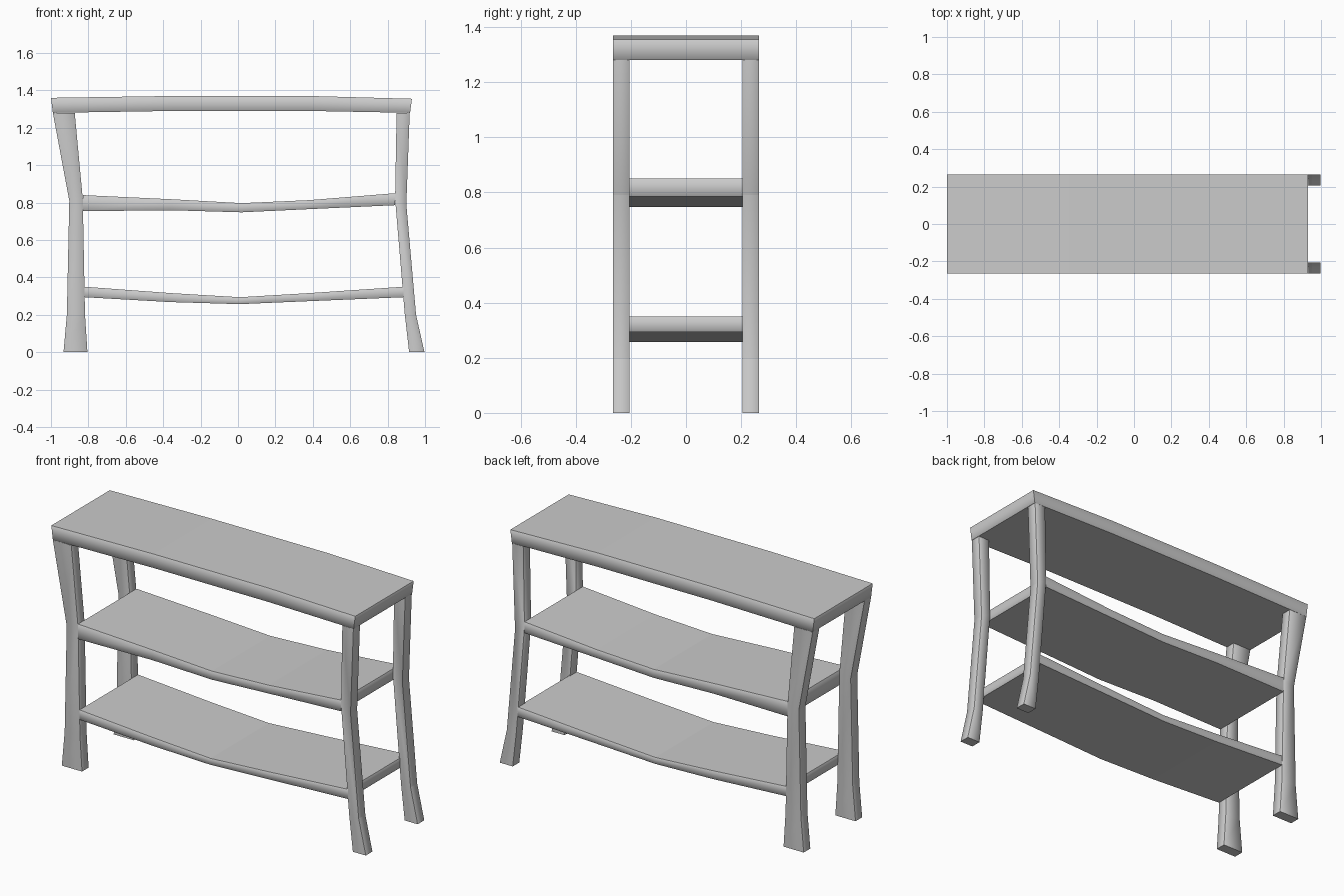
import bpy
import bmesh
from mathutils import Vector

cube = bpy.data.objects.get("Cube")
if cube:
    bpy.data.objects.remove(cube, do_unlink=True)

# Single grey finish
grey = bpy.data.materials.new("light grey")
grey.use_nodes = True
grey.diffuse_color = (0.6, 0.6, 0.6, 1)
grey.node_tree.nodes["Principled BSDF"].inputs["Base Color"].default_value = (0.6, 0.6, 0.6, 1)

HALF_DEPTH = 0.265
LEG_INNER = 0.205


def bar(name, stations, y0, y1, soft_axes):
    """Loft four-cornered sections along stations of two (x, z) points.
    Faces turned along soft_axes get softly rounded shading."""
    bm = bmesh.new()
    rings, centre = [], {}
    for a, b in stations:
        mid = Vector(((a[0] + b[0]) / 2, (y0 + y1) / 2, (a[1] + b[1]) / 2))
        ring = [bm.verts.new((p[0], y, p[1]))
                for p, y in ((a, y0), (b, y0), (b, y1), (a, y1))]
        rings.append(ring)
        for v in ring:
            centre[v] = mid
    for r, s in zip(rings, rings[1:]):
        for i in range(4):
            j = (i + 1) % 4
            bm.faces.new((r[i], r[j], s[j], s[i]))
    bm.faces.new(rings[0])
    bm.faces.new(rings[-1])
    bmesh.ops.recalc_face_normals(bm, faces=bm.faces)
    bm.verts.index_update()
    offsets = {v.index: v.co - c for v, c in centre.items()}
    mesh = bpy.data.meshes.new(name)
    bm.to_mesh(mesh)
    bm.free()
    mesh.materials.append(grey)

    # Lean the corner normals of the soft faces outward
    normals = [None] * len(mesh.loops)
    for face in mesh.polygons:
        face.use_smooth = True
        n = face.normal.copy()
        axis = max(range(3), key=lambda k: abs(n[k]))
        for li in face.loop_indices:
            lean = Vector()
            if axis in soft_axes:
                lean = offsets[mesh.loops[li].vertex_index].copy()
                lean[axis] = 0
                if 2 in soft_axes or 0 in soft_axes and name in SHELVES:
                    lean = Vector((0, 0, lean.z))
                if lean.length > 0:
                    lean.normalize()
            normals[li] = (n + lean * 0.5).normalized()
    mesh.normals_split_custom_set(normals)
    obj = bpy.data.objects.new(name, mesh)
    bpy.context.collection.objects.link(obj)


# Shelves: (x bottom, z bottom), (x top, z top) from right end to left end
SHELVES = {
    "top_board": [((-0.99, 1.28), (-1.0, 1.36)), ((-0.35, 1.29), (-0.35, 1.37)),
                  ((0.38, 1.29), (0.38, 1.37)), ((0.92, 1.28), (0.93, 1.355))],
    "middle_shelf": [((-0.83, 0.754), (-0.83, 0.84)), ((-0.36, 0.759), (-0.36, 0.818)),
                     ((0.02, 0.748), (0.02, 0.797)), ((0.38, 0.765), (0.38, 0.813)),
                     ((0.84, 0.786), (0.84, 0.85))],
    "lower_shelf": [((-0.82, 0.294), (-0.82, 0.35)), ((-0.36, 0.268), (-0.36, 0.316)),
                    ((0.01, 0.257), (0.01, 0.294)), ((0.38, 0.273), (0.38, 0.316)),
                    ((0.885, 0.294), (0.885, 0.35))],
}
for shelf, stations in SHELVES.items():
    bar(shelf, stations, -HALF_DEPTH, HALF_DEPTH, (0, 1))

# Legs: (outer x, z), (inner x, z) from foot to top
LEGS = {
    "right_leg": [((-0.933, 0), (-0.805, 0)), ((-0.915, 0.2), (-0.818, 0.2)),
                  ((-0.902, 0.81), (-0.83, 0.82)), ((-0.99, 1.28), (-0.873, 1.28))],
    "left_leg": [((0.997, 0), (0.915, 0)), ((0.952, 0.2), (0.892, 0.2)),
                 ((0.9, 0.79), (0.84, 0.82)), ((0.918, 1.28), (0.848, 1.28))],
}
for leg, stations in LEGS.items():
    bar("front_" + leg, stations, -HALF_DEPTH, -LEG_INNER, (0, 1))
    bar("back_" + leg, stations, LEG_INNER, HALF_DEPTH, (0, 1))
